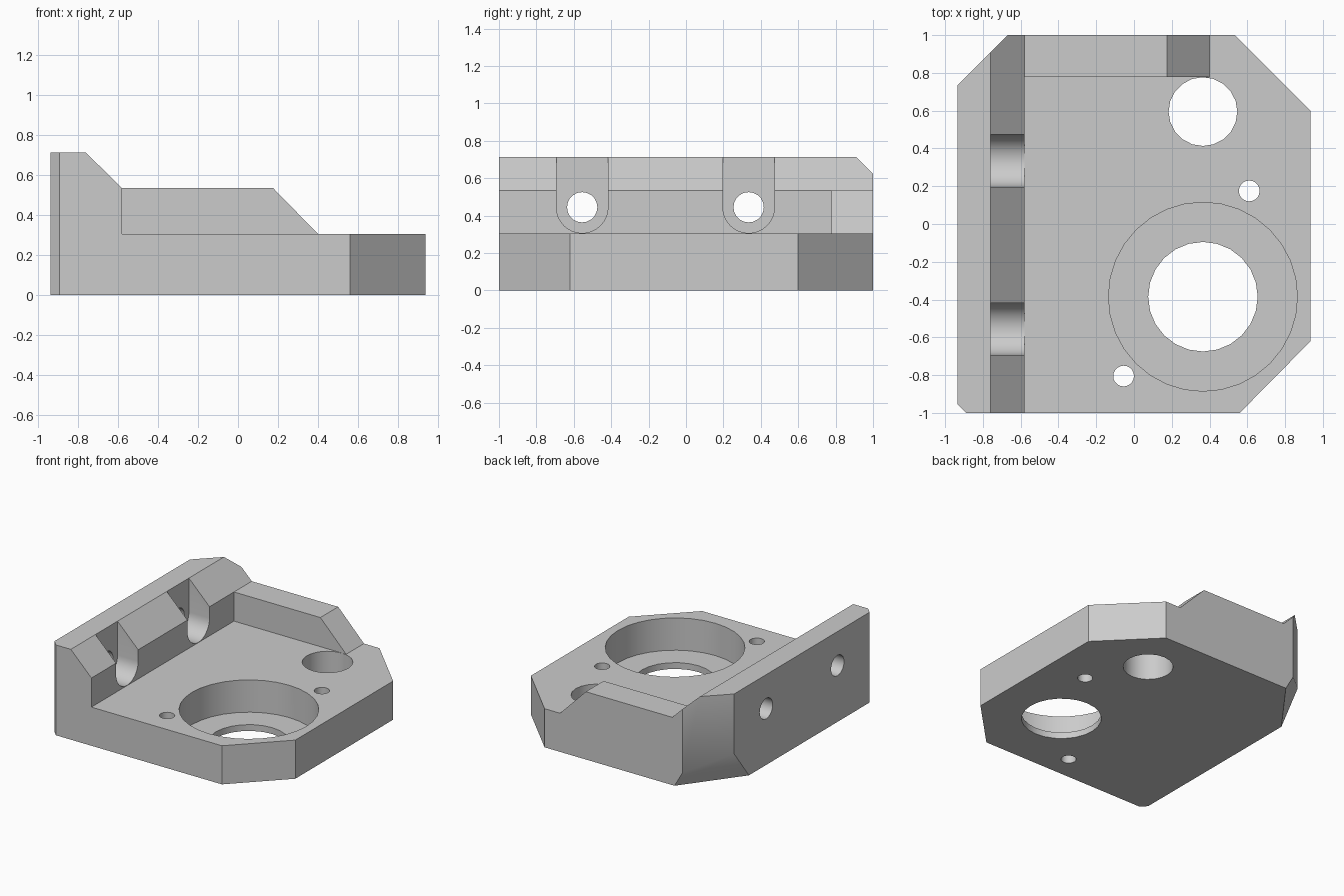
import bpy, bmesh
from math import cos, sin, pi, radians
from mathutils import Vector

cube = bpy.data.objects.get("Cube")
if cube:
    bpy.data.objects.remove(cube, do_unlink=True)

grey = bpy.data.materials.new("plain grey")
grey.use_nodes = True
grey.diffuse_color = (0.6, 0.6, 0.6, 1)
grey.node_tree.nodes["Principled BSDF"].inputs["Base Color"].default_value = (0.6, 0.6, 0.6, 1)


def prism(name, outline, axis, lo, hi):
    """Extrude a 2D outline along one axis between lo and hi."""
    place = {"x": lambda a, b: (lo, a, b),
             "y": lambda a, b: (a, lo, b),
             "z": lambda a, b: (a, b, lo)}[axis]
    bm = bmesh.new()
    face = bm.faces.new([bm.verts.new(place(a, b)) for a, b in outline])
    grown = bmesh.ops.extrude_face_region(bm, geom=[face])["geom"]
    shift = Vector([hi - lo if c == axis else 0 for c in "xyz"])
    bmesh.ops.translate(bm, vec=shift, verts=[v for v in grown if isinstance(v, bmesh.types.BMVert)])
    bmesh.ops.recalc_face_normals(bm, faces=bm.faces)
    mesh = bpy.data.meshes.new(name)
    bm.to_mesh(mesh)
    bm.free()
    mesh.materials.append(grey)
    obj = bpy.data.objects.new(name, mesh)
    bpy.context.collection.objects.link(obj)
    return obj


def arc(a, b, r, sides, start=0.0, sweep=2 * pi):
    return [(a + r * cos(start + sweep * i / sides), b + r * sin(start + sweep * i / sides))
            for i in range(sides)]


def carve(cutter, operation="DIFFERENCE"):
    cutter.hide_render = True
    mod = body.modifiers.new(cutter.name, "BOOLEAN")
    mod.operation, mod.object, mod.solver = operation, cutter, "EXACT"
    bpy.context.view_layer.objects.active = body
    bpy.ops.object.modifier_apply(modifier=mod.name)
    bpy.data.objects.remove(cutter, do_unlink=True)


# Body: side wall, rear rib and base plate share one front profile
WALL, FLOOR, RIB, TOP, EDGE = -0.58, 0.305, 0.535, 0.713, 0.935
body = prism("mounting_bracket", [
    (-EDGE, 0), (EDGE, 0), (EDGE, FLOOR), (0.4, FLOOR), (0.175, RIB),
    (WALL, RIB), (-0.76, TOP), (-EDGE, TOP)], "y", -1, 1)

# Sloping undercut at the rear corner below the wall
p, q, r = Vector((-0.60, 1, 0)), Vector((-EDGE, 0.55, 0)), Vector((-EDGE, 0.735, 0.24))
normal = (q - p).cross(r - p)
if normal.dot(Vector((-EDGE, 1, 0)) - p) < 0:
    normal.negate()
bm = bmesh.new()
bm.from_mesh(body.data)
cut = bmesh.ops.bisect_plane(bm, geom=bm.verts[:] + bm.edges[:] + bm.faces[:],
                             plane_co=p, plane_no=normal, clear_outer=True)
bmesh.ops.holes_fill(bm, edges=[e for e in bm.edges if e.is_boundary], sides=0)
bmesh.ops.recalc_face_normals(bm, faces=bm.faces)
bm.to_mesh(body.data)
bm.free()

# Clipped corners
carve(prism("corner_outline", [
    (-0.89, -1), (0.56, -1), (EDGE, -0.62), (EDGE, 0.6),
    (0.535, 1), (-0.67, 1), (-EDGE, 0.735), (-EDGE, -0.955)], "z", -1, 2), "INTERSECT")

# Floor pocket in front of the rib
carve(prism("floor_pocket", [(WALL, -2), (2, -2), (2, 0.778), (WALL, 0.778)], "z", FLOOR, 2))

# Stepped bore and plain vertical holes
carve(prism("bore_recess", arc(0.365, -0.385, 0.5, 32), "z", 0.05, 1))
for name, x, y, radius, sides in [("bore", 0.365, -0.385, 0.29, 24),
                                  ("rear_hole", 0.365, 0.595, 0.182, 20),
                                  ("pin_hole_a", 0.61, 0.175, 0.055, 20),
                                  ("pin_hole_b", -0.055, -0.805, 0.055, 20)]:
    carve(prism(name, arc(x, y, radius, sides), "z", -1, 1))

# Round-bottomed screw slots with through holes in the side wall
for y in (-0.555, 0.335):
    slot = arc(y, 0.445, 0.138, 16, pi, pi) + [(y + 0.138, 0.445), (y + 0.138, 1), (y - 0.138, 1)]
    carve(prism("screw_slot", slot, "x", -0.76, -0.5))
    carve(prism("screw_hole", arc(y, 0.445, 0.081, 20), "x", -2, -0.5))

# Smooth the round walls, keep the machined edges sharp
bpy.ops.object.select_all(action="DESELECT")
body.select_set(True)
bpy.context.view_layer.objects.active = body
bpy.ops.object.shade_smooth_by_angle(angle=radians(30))
